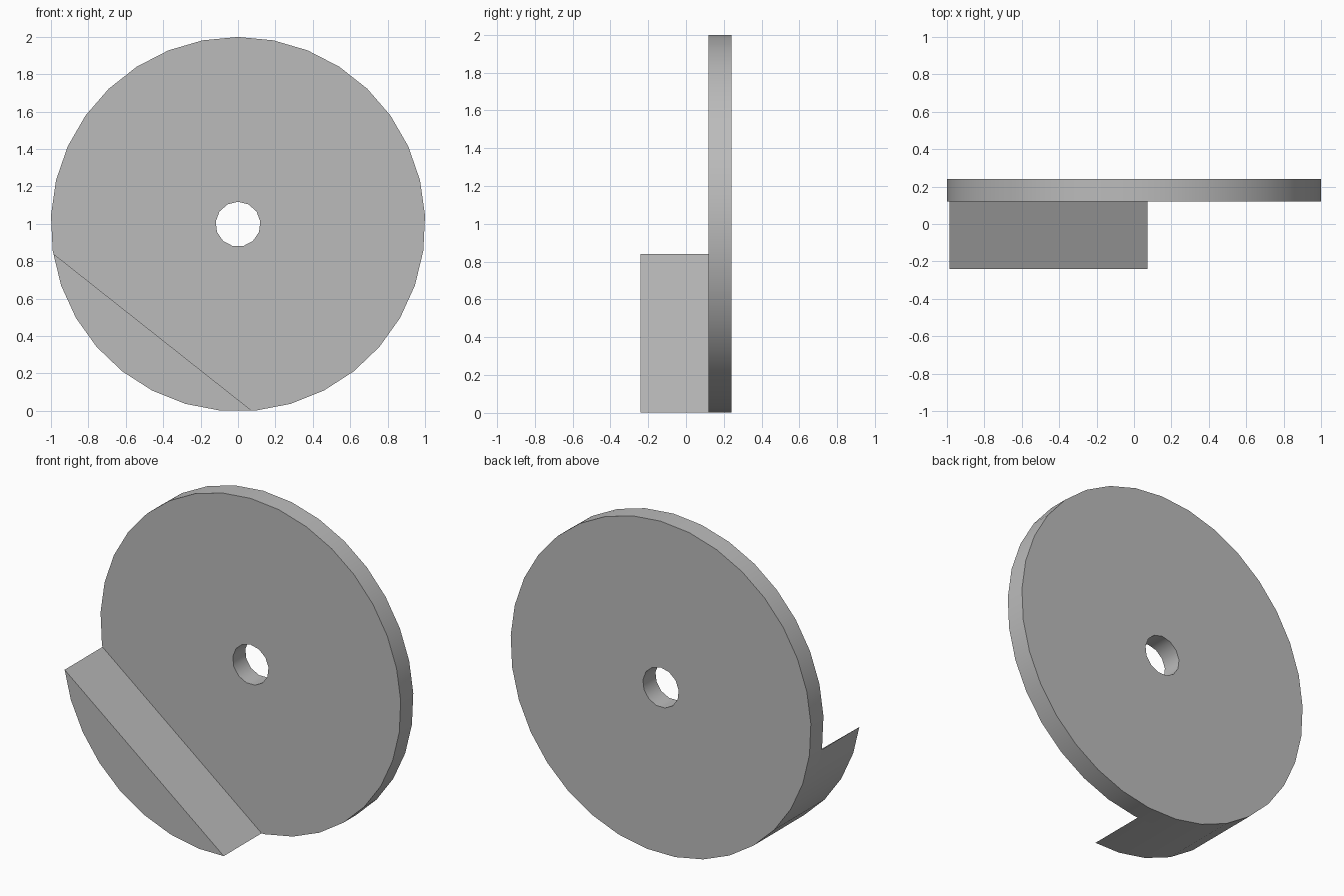
import bpy, bmesh
from math import sin, cos, tau, radians
from mathutils import Vector

cube = bpy.data.objects.get("Cube")
if cube:
    bpy.data.objects.remove(cube, do_unlink=True)

RADIUS, HOLE = 1.001, 0.12
CENTRE_Z = 0.998
BACK, SEAM, FRONT = 0.24, 0.12, -0.24

grey = bpy.data.materials.new("plain grey")
grey.use_nodes = True
colour = (0.5, 0.5, 0.5, 1)
grey.diffuse_color = colour
grey.node_tree.nodes["Principled BSDF"].inputs["Base Color"].default_value = colour


def ring(bm, radius, sides, y):
    """Closed loop of edges in the xz plane, first corner at the top."""
    verts = [bm.verts.new((radius * sin(tau * i / sides), y,
                           CENTRE_Z + radius * cos(tau * i / sides)))
             for i in range(sides)]
    return [bm.edges.new((verts[i - 1], verts[i])) for i in range(sides)]


def extrude_to(bm, y_start, y_end):
    """Give the flat faces thickness along y."""
    out = bmesh.ops.extrude_face_region(bm, geom=bm.faces[:], use_keep_orig=True)
    moved = [g for g in out["geom"] if isinstance(g, bmesh.types.BMVert)]
    bmesh.ops.translate(bm, verts=moved, vec=(0, y_end - y_start, 0))
    bmesh.ops.recalc_face_normals(bm, faces=bm.faces[:])


def finish(bm, name):
    mesh = bpy.data.meshes.new(name)
    bm.to_mesh(mesh)
    bm.free()
    mesh.materials.append(grey)
    obj = bpy.data.objects.new(name, mesh)
    bpy.context.collection.objects.link(obj)
    bpy.ops.object.select_all(action="DESELECT")
    obj.select_set(True)
    bpy.context.view_layer.objects.active = obj
    bpy.ops.object.shade_smooth_by_angle(angle=radians(30))


# Upright disc with a round hole through the middle
bm = bmesh.new()
edges = ring(bm, RADIUS, 33, BACK) + ring(bm, HOLE, 13, BACK)
bmesh.ops.triangle_fill(bm, edges=edges, use_beauty=True, normal=(0, 1, 0))
extrude_to(bm, BACK, SEAM)
finish(bm, "disc")

# Thick rim segment on the front, cut off by a sloping chord
bm = bmesh.new()
bmesh.ops.contextual_create(bm, geom=ring(bm, RADIUS, 33, SEAM))
left_end, low_end = Vector((-0.987, 0, 0.84)), Vector((0.075, 0, 0))
slope = low_end - left_end
bmesh.ops.bisect_plane(bm, geom=bm.verts[:] + bm.edges[:] + bm.faces[:],
                       plane_co=low_end, plane_no=(-slope.z, 0, slope.x),
                       clear_outer=True)
extrude_to(bm, SEAM, FRONT)
finish(bm, "rim_segment")
